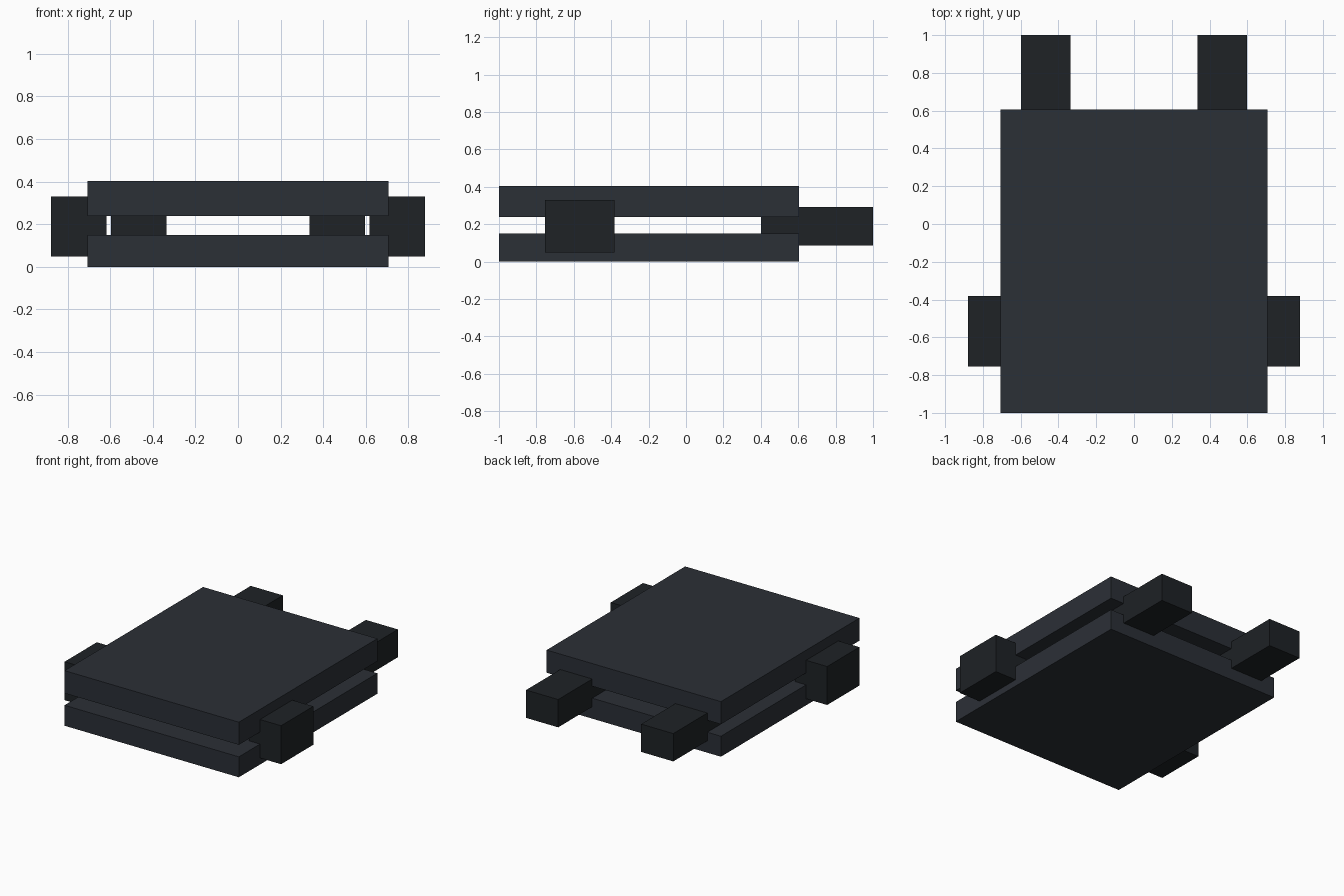
import bpy

if "Cube" in bpy.data.objects:
    bpy.data.objects.remove(bpy.data.objects["Cube"])


def material(name, rgb):
    mat = bpy.data.materials.new(name)
    mat.diffuse_color = (*rgb, 1)
    mat.use_nodes = True
    mat.node_tree.nodes["Principled BSDF"].inputs["Base Color"].default_value = mat.diffuse_color
    return mat


def box(name, x, y, z, mat):
    """Box spanning the given (min, max) ranges."""
    spans = (x, y, z)
    bpy.ops.mesh.primitive_cube_add(size=1, location=[(a + b) / 2 for a, b in spans])
    obj = bpy.context.object
    obj.name = name
    obj.scale = [b - a for a, b in spans]
    bpy.ops.object.transform_apply(location=False, rotation=False, scale=True)
    obj.data.materials.append(mat)
    return obj


plate_mat = material("plate_grey", (0.024, 0.029, 0.037))
block_mat = material("block_dark", (0.013, 0.016, 0.019))

# Two stacked plates with an open gap between them
for name, z in (("lower_plate", (0, 0.15)), ("upper_plate", (0.238, 0.404))):
    box(name, (-0.707, 0.707), (-1, 0.605), z, plate_mat)

# Mirrored connecting blocks
for label, s in (("left", -1), ("right", 1)):
    # Side blocks bridging the plates near the front
    box(f"{label}_side_block", sorted((s * 0.617, s * 0.878)),
        (-0.755, -0.382), (0.048, 0.33), block_mat)
    # Rear blocks protruding backwards
    box(f"{label}_rear_block", sorted((s * 0.337, s * 0.597)),
        (0.4, 1), (0.087, 0.291), block_mat)
